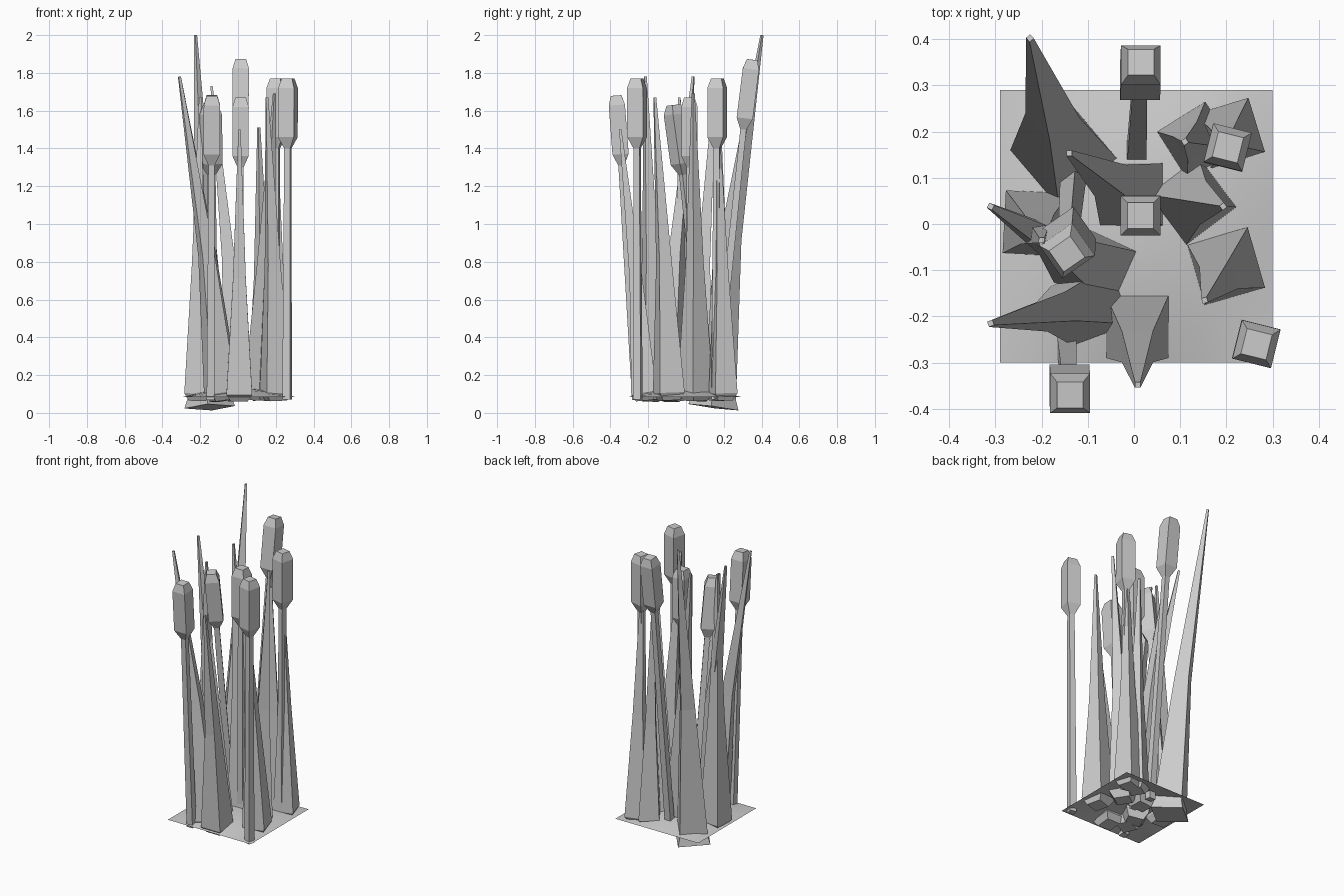
import bpy, bmesh, math
from mathutils import Vector, Matrix

if "Cube" in bpy.data.objects:
    bpy.data.objects.remove(bpy.data.objects["Cube"])


def spire(name, base, tip, rot, profile, bend=0.0):
    """Square-section spike along base->tip; profile = (fraction, half width)."""
    base, tip = Vector(base), Vector(tip)
    axis = tip - base
    lean = Vector((axis.x, axis.y, 0))
    tilt = Vector((0, 0, 1)).rotation_difference(axis).to_matrix()
    turn = tilt @ Matrix.Rotation(math.radians(rot), 3, 'Z')
    bm = bmesh.new()
    rings = []
    for t, h in profile:
        c = base + axis * t - lean * (bend * 4 * t * (1 - t))
        rings.append([bm.verts.new(c + turn @ Vector((x * h, y * h, 0)))
                      for x, y in ((-1, -1), (1, -1), (1, 1), (-1, 1))])
    for a, b in zip(rings, rings[1:]):
        for i in range(4):
            j = (i + 1) % 4
            bm.faces.new((a[i], a[j], b[j], b[i]))
    bm.faces.new(rings[0][::-1])
    bm.faces.new(rings[-1])
    me = bpy.data.meshes.new(name)
    bm.to_mesh(me)
    bm.free()
    ob = bpy.data.objects.new(name, me)
    bpy.context.collection.objects.link(ob)


# Ground patch: thin square sheet with a low smooth mound
bm = bmesh.new()
bmesh.ops.create_grid(bm, x_segments=8, y_segments=8, size=0.295)
for v in bm.verts:
    fx, fy = v.co.x / 0.295, v.co.y / 0.295
    v.co.z = 0.085 + 0.045 * (1 - fx * fx) * (1 - fy * fy)
    v.co.x += 0.005
    v.co.y -= 0.005
me = bpy.data.meshes.new("ground_patch")
bm.to_mesh(me)
bm.free()
for p in me.polygons:
    p.use_smooth = True
bpy.context.collection.objects.link(bpy.data.objects.new("ground_patch", me))

# Leaves: base x, y, tip x, y, z, rotation, scale
leaves = [
    (-0.15, 0.145, -0.225, 0.402, 2.00, 40, 1.22),
    (-0.08, -0.095, -0.31, 0.038, 1.78, -25, 1),
    (-0.09, -0.175, -0.31, -0.215, 1.78, 20, 1),
    (0.007, -0.22, 0.008, -0.348, 1.50, 0, 1),
    (0.20, -0.09, 0.153, -0.165, 1.67, 16, 1),
    (0.125, 0.05, 0.193, 0.038, 1.69, 37, 1),
    (0.135, 0.18, 0.11, 0.178, 1.51, 32, 0.9),
    (-0.003, 0.062, -0.14, 0.153, 1.73, 0, 1),
    (-0.213, 0.002, -0.20, -0.035, 1.67, -3, 1),
    (0.207, 0.197, 0.195, 0.165, 1.60, 17, 0.9),
]
for i, (bx, by, tx, ty, tz, rot, s) in enumerate(leaves):
    foot = 0.03 if s > 1 else 0.065
    prof = [(0, 0.045 * s), (0.025, 0.068 * s), (0.45, 0.034 * s), (1, 0.006)]
    if s > 1:
        prof[0] = (0, 0.078 * s)
    spire(f"leaf_{i + 1}", (bx, by, foot), (tx, ty, tz), rot, prof, 0.1)

# Cattail stalks with seed heads: base x, y, tip x, y, z, rotation
stalks = [
    (0.006, 0.155, 0.015, 0.35, 1.87, 0),
    (0.012, 0.02, 0.014, 0.018, 1.67, 0),
    (0.20, 0.16, 0.203, 0.166, 1.77, -14),
    (0.26, -0.255, 0.265, -0.26, 1.77, -14),
    (-0.145, -0.265, -0.138, -0.37, 1.68, 0),
    (-0.13, 0.12, -0.145, -0.065, 1.63, 35),
]
for i, (bx, by, tx, ty, tz, rot) in enumerate(stalks):
    n = tz - 0.07
    prof = [(0, 0.021), (1 - 0.37 / n, 0.016), (1 - 0.31 / n, 0.043),
            (1 - 0.05 / n, 0.043), (1, 0.028)]
    spire(f"cattail_{i + 1}", (bx, by, 0.07), (tx, ty, tz), rot, prof, 0.05)
